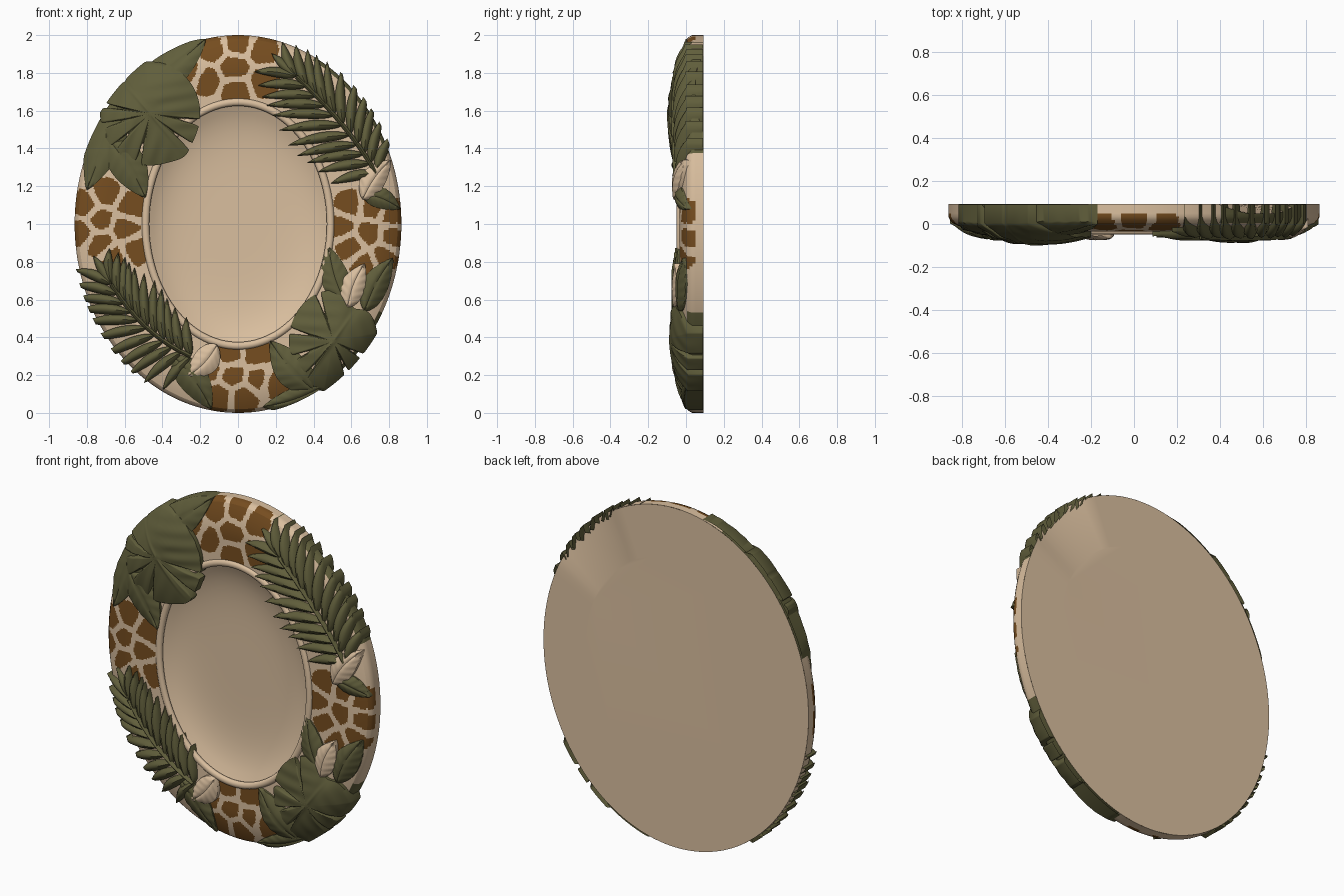
import bpy, bmesh
from math import sin, cos, pi, exp, atan2, hypot, radians, degrees
from mathutils import Vector

cube = bpy.data.objects.get("Cube")
if cube:
    bpy.data.objects.remove(cube, do_unlink=True)


def material(name, colour):
    m = bpy.data.materials.new(name)
    m.use_nodes = True
    m.diffuse_color = (*colour, 1)
    m.node_tree.nodes["Principled BSDF"].inputs["Base Color"].default_value = (*colour, 1)
    return m


TAN = material("warm_tan", (.7, .52, .345))
GREEN = material("olive_green", (.118, .112, .044))
BROWN = material("spot_brown", (.18, .074, .014))

RX, RZ, BACK = .865, 1.0, .093


def oval(x, z):
    """1 on the outer edge of the frame, less inside it."""
    return hypot(x / RX, (z - 1) / RZ)


def within(p, limit):
    """Pull a point back toward the centre if it lies past the limit."""
    mid = Vector((0, 1))
    return mid + (p - mid) * min(1, limit / oval(*p))


def base_y(x, z):
    """Front surface of the frame, rounding off toward the outer edge."""
    return -.035 + .05 * (max(0, oval(x, z) - .8) / .2) ** 2


def finish(bm, name, mats, angle=40):
    bmesh.ops.remove_doubles(bm, verts=bm.verts, dist=.0003)
    bmesh.ops.recalc_face_normals(bm, faces=bm.faces)
    me = bpy.data.meshes.new(name)
    bm.to_mesh(me)
    bm.free()
    for m in mats:
        me.materials.append(m)
    for p in me.polygons:
        p.use_smooth = True
    me.set_sharp_from_angle(angle=radians(angle))
    ob = bpy.data.objects.new(name, me)
    bpy.context.scene.collection.objects.link(ob)


def quads(bm, rows, closed=False):
    """Skin neighbouring rows of vertices."""
    for a, b in zip(rows, rows[1:]):
        n = len(a)
        for i in range(n if closed else n - 1):
            j = (i + 1) % n
            bm.faces.new((a[i], a[j], b[j], b[i]))


def rings(name, rows, n, mats, rule=None, cap=False):
    """Concentric ovals; each row is (x radius, z radius, y or function of x, z)."""
    bm = bmesh.new()
    loops = []
    for rx, rz, y in rows:
        loop = []
        for i in range(n):
            x, z = rx * cos(2 * pi * i / n), 1 + rz * sin(2 * pi * i / n)
            loop.append(bm.verts.new((x, y(x, z) if callable(y) else y, z)))
        loops.append(loop)
    quads(bm, loops, True)
    if cap:
        bm.faces.new(loops[-1])
    if rule:
        for f in bm.faces:
            f.material_index = rule(f.calc_center_median())
    finish(bm, name, mats)


# Animal-hide spots: cells around these centres, in four panels
SPOTS = [(-.14, 1.93), (0, 1.96), (.13, 1.92), (-.02, 1.83), (-.17, 1.76), (.14, 1.75),
         (-.01, 1.7), (-.26, 1.8),
         (-.7, 1.16), (-.81, 1.1), (-.57, 1.09), (-.73, 1.02), (-.83, .96), (-.6, .98),
         (-.73, .9), (-.55, .86), (-.65, .82),
         (.59, 1.1), (.71, 1.09), (.82, 1.05), (.55, .99), (.69, .95), (.82, .93),
         (.6, .88), (.77, .83), (.67, .79),
         (-.05, .31), (.1, .31), (-.15, .23), (-.03, .2), (.11, .18), (-.1, .09),
         (.03, .08), (.19, .16)]


def hide_rule(c):
    near = sorted(hypot(c.x - a, c.z - b) for a, b in SPOTS)
    return 1 if near[0] < .086 and near[1] - near[0] > .03 else 0


def body_rule(c):
    a = degrees(atan2((c.z - 1) / RZ, c.x / RX))
    if 22 < a < 62 or 110 < a < 160 or -78 < a < -28:
        return 2
    return hide_rule(c) if c.y < .05 else 0


def scallop(x, z):
    """Back edge, hollowed behind the upper palm."""
    a = degrees(atan2(z - 1, x / RX))
    return BACK - .05 * max(0, 1 - (abs(a - 46) / 17) ** 2)


# Frame: spotted front, side and back
band = []
for k in range(45):
    t = k / 44
    band.append((.49 + .355 * t, .645 + .335 * t, base_y))
rings("spotted_band", band, 560, [TAN, BROWN], hide_rule)
rings("frame_side", [(.845, .98, base_y), (.857, .992, .018), (RX, RZ, .034), (RX, RZ, .05),
                     (RX, RZ, scallop)], 360, [TAN, BROWN, GREEN], body_rule)
rings("frame_back", [(RX, RZ, scallop), (.6, .7, BACK)], 120, [TAN], cap=True)

# Oval bead and hollow centre
bead = []
for k in range(13):
    a = 2 * pi * k / 12
    bead.append((.49 + .02 * cos(a), .645 + .02 * cos(a), -.033 + .017 * sin(a)))
rings("inner_bead", bead, 120, [TAN])
dish = []
for k in range(13):
    s = 1 - k / 12.5
    dish.append((.485 * s, .64 * s, .05 - .07 * s ** 5))
rings("hollow_centre", dish, 96, [TAN], cap=True)


def skirt(bm):
    """Drop the leaf edges back into the frame."""
    edges = [e for e in bm.edges if e.is_boundary]
    new = bmesh.ops.extrude_edge_only(bm, edges=edges)["geom"]
    for v in new:
        if isinstance(v, bmesh.types.BMVert):
            v.co.y = BACK - .003 if oval(v.co.x, v.co.z) > .97 else min(.085, v.co.y + .05)


def blade(bm, base, tip, half, lift, dome, nu=12, nv=4, bend=0, vein=0, limit=1.01):
    """Pointed leaf laid over the frame, with a creased midrib."""
    base, tip = Vector(base), Vector(tip)
    along = tip - base
    side = Vector((-along.y, along.x)).normalized()
    rows = []
    for i in range(nu + 1):
        u = i / nu
        w = half * max(.001, sin(pi * u ** .8)) ** .8
        row = []
        for j in range(nv + 1):
            v = 2 * j / nv - 1
            p = within(base + along * u + side * (w * v + bend * sin(pi * u)), limit)
            h = lift + dome * (1 - v * v) * sin(pi * min(.95, u + .1)) ** .5
            h += vein * (sin(2 * pi * (6 * u - abs(v))) * abs(v) - 3 * exp(-(v / .12) ** 2))
            row.append(bm.verts.new((p.x, base_y(*p) - h, p.y)))
        rows.append(row)
    quads(bm, rows)


def leaf(name, base, tip, half, mat, lift=.008, bend=.015):
    bm = bmesh.new()
    blade(bm, base, tip, half, lift, .022, 36, 14, bend, .002)
    skirt(bm)
    finish(bm, name, [mat])


leaf("top_leaf", (-.52, 1.68), (-.17, 1.98), .095, GREEN, bend=0)
leaf("left_outer_leaf", (-.62, 1.66), (-.8, 1.18), .1, GREEN, bend=0)
leaf("left_inner_leaf", (-.68, 1.44), (-.49, 1.14), .095, GREEN, .014)
leaf("right_leaf", (.66, 1.16), (.86, 1.08), .055, GREEN)
leaf("lower_right_inner_leaf", (.57, .58), (.48, .88), .075, GREEN)
leaf("lower_right_outer_leaf", (.67, .54), (.82, .82), .07, GREEN)
leaf("bottom_leaf", (.4, .12), (.17, .38), .09, GREEN, .012)
leaf("bottom_edge_leaf", (.45, .14), (.13, .03), .06, GREEN)
leaf("bottom_left_leaf", (-.34, .3), (-.14, .02), .08, GREEN)
leaf("right_pale_leaf", (.66, 1.13), (.81, 1.34), .065, TAN, .02)
leaf("lower_right_pale_leaf", (.58, .56), (.67, .79), .065, TAN, .02)
leaf("bottom_left_pale_leaf", (-.11, .36), (-.27, .19), .07, TAN, .02)


def split_leaf(name, centre, rx, rz, heading, lift, slits):
    """Broad heart-shaped leaf with slits in its edge and a midrib along its heading."""
    bm = bmesh.new()
    n, m = 300, 14
    centre = Vector(centre)
    d = Vector((cos(radians(heading)), sin(radians(heading))))
    rows = [[] for k in range(m + 1)]
    for i in range(n):
        a = 360 * i / n

        def turn(b):
            return abs((a - b + 180) % 360 - 180)
        cut = max(exp(-(turn(b) / 2.8) ** 4) for b in slits)
        r = 1 - .2 * exp(-(turn(heading + 180) / 14) ** 2)
        r += .07 * exp(-(turn(heading) / 14) ** 2)
        edge = Vector((rx * r * cos(radians(a)), rz * r * sin(radians(a))))
        edge = (within(centre + edge, 1.03) - centre) * (1 - .42 * cut)
        for k, row in enumerate(rows):
            s = max(.001, k / m)
            q = edge * s
            across = abs(q.x * d.y - q.y * d.x)
            h = lift + .034 * (1 - s ** 2.5) + .006 * exp(-(across / .01) ** 2) * (1 - s)
            chevron = (q.dot(d) - .6 * across) / .09
            h += .004 * cos(2 * pi * chevron) * min(1, across / .1) * (1 - .5 * s)
            p = centre + q
            row.append(bm.verts.new((p.x, base_y(*p) - h, p.y)))
    quads(bm, rows, True)
    bmesh.ops.remove_doubles(bm, verts=rows[0], dist=.001)
    skirt(bm)
    finish(bm, name, [GREEN], 60)


split_leaf("upper_split_leaf", (-.465, 1.585), .265, .275, -50, .026,
           (168, 194, 222, 256, 322, 350))
split_leaf("lower_split_leaf", (.505, .38), .235, .27, -125, .018,
           (110, 168, 200, 228, 300, 330))


def palm(name, start, mid, end, lengths, spread, count=11):
    """Frond with paired leaflets along a curved stem; lengths and spread are (left, right)."""
    start, mid, end = Vector(start), Vector(mid), Vector(end)
    bm = bmesh.new()

    def stem(t):
        return start.lerp(mid, t).lerp(mid.lerp(end, t), t)
    for i in range(count):
        t = i / (count - 1)
        p = stem(t)
        d = (mid - start).lerp(end - mid, t).normalized()
        for sign, size, wide in zip((1, -1), lengths, spread):
            a = sign * radians(wide * (1 - .5 * t) + 3 * sin(5 * i))
            out = Vector((d.x * cos(a) - d.y * sin(a), d.x * sin(a) + d.y * cos(a)))
            reach = size * (.6 + .4 * sin(pi * min(1, .1 + t * .85)))
            blade(bm, p, p + out * reach, .028, .012 + .005 * (i % 2), .026,
                  bend=-.012 * sign, limit=1.02)
    blade(bm, end, end + (end - mid).normalized() * .18, .026, .014, .02)
    skirt(bm)
    # Raised stem
    rows = []
    for i in range(25):
        p = stem(i / 24)
        d = (mid - start).lerp(end - mid, i / 24).normalized()
        row = []
        for v in (-1, -.5, 0, .5, 1):
            q = p + Vector((-d.y, d.x)) * .012 * v
            row.append(bm.verts.new((q.x, base_y(*q) - .022 - .02 * (1 - v * v), q.y)))
        rows.append(row)
    quads(bm, rows)
    finish(bm, name, [GREEN], 50)


palm("upper_palm", (.73, 1.27), (.59, 1.52), (.31, 1.78), (.34, .3), (74, 52))
palm("lower_palm", (-.25, .3), (-.5, .41), (-.67, .68), (.32, .29), (74, 60))
